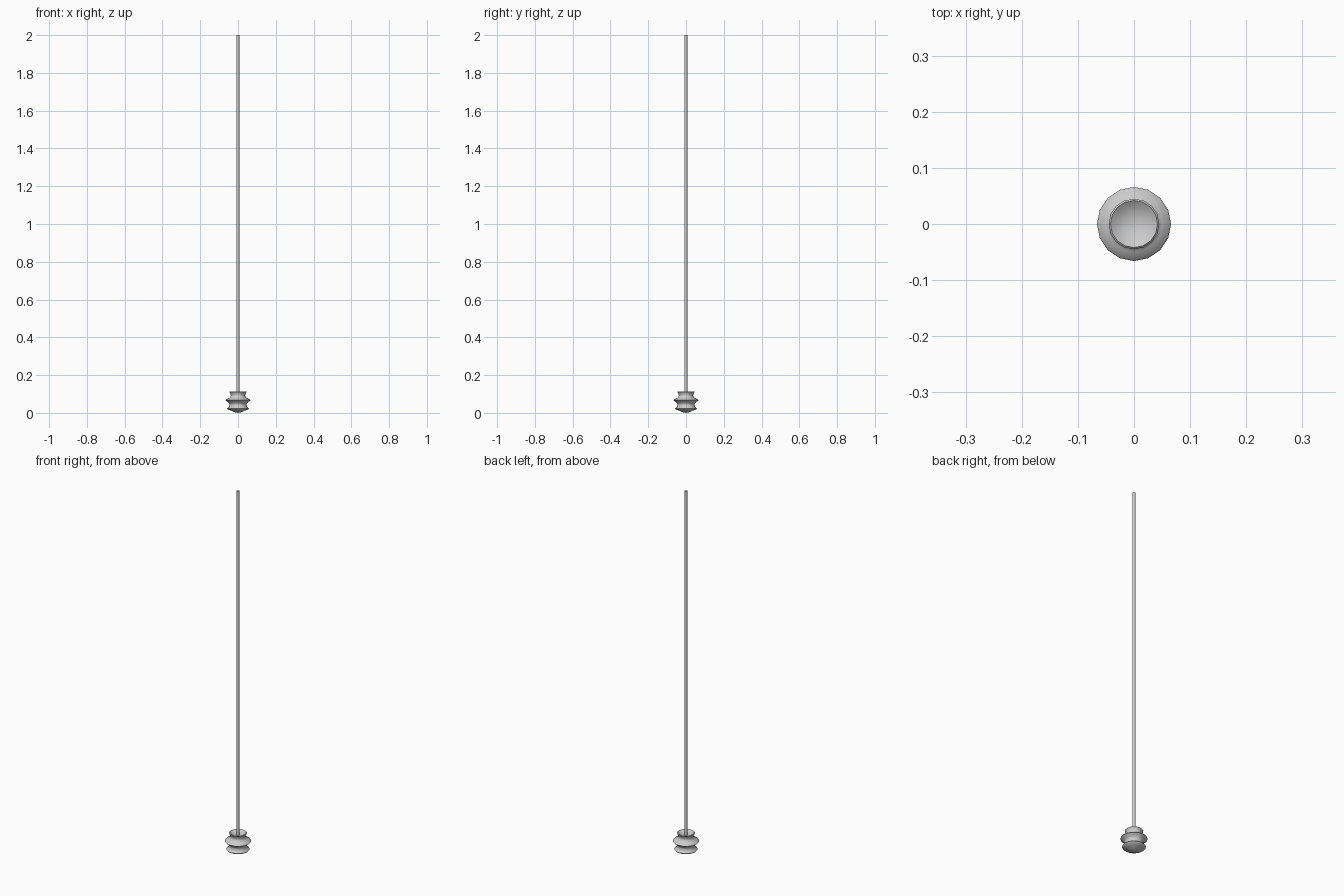
import bpy, bmesh
from math import cos, sin, pi, radians

if "Cube" in bpy.data.objects:
    bpy.data.objects.remove(bpy.data.objects["Cube"])


def lathe(name, profile, sides):
    """Revolve (radius, z) points around z; radius 0 makes a pole."""
    bm = bmesh.new()
    rings = []
    for r, z in profile:
        if r == 0:
            rings.append([bm.verts.new((0, 0, z))] * sides)
        else:
            rings.append([bm.verts.new((r * cos(2 * pi * i / sides),
                                        r * sin(2 * pi * i / sides), z))
                          for i in range(sides)])
    for a, b in zip(rings, rings[1:]):
        for i in range(sides):
            j = (i + 1) % sides
            quad = list(dict.fromkeys((a[i], a[j], b[j], b[i])))
            bm.faces.new(quad)
    bmesh.ops.recalc_face_normals(bm, faces=bm.faces)
    mesh = bpy.data.meshes.new(name)
    bm.to_mesh(mesh)
    bm.free()
    obj = bpy.data.objects.new(name, mesh)
    bpy.context.collection.objects.link(obj)
    bpy.context.view_layer.objects.active = obj
    for o in bpy.context.selected_objects:
        o.select_set(False)
    obj.select_set(True)
    bpy.ops.object.shade_smooth_by_angle(angle=radians(50))
    return obj


# Turned fitting: domed underside, lower rim, waist, flange, neck, dished top
lathe("turned_fitting", [
    (0, 0), (0.020, 0.004), (0.036, 0.012), (0.054, 0.018),
    (0.058, 0.023), (0.050, 0.030), (0.045, 0.041), (0.048, 0.052),
    (0.058, 0.060), (0.066, 0.067), (0.064, 0.071), (0.050, 0.077),
    (0.040, 0.085), (0.038, 0.094), (0.041, 0.103), (0.045, 0.111),
    (0.042, 0.114), (0.034, 0.108), (0.020, 0.101), (0, 0.098)], 16)

# Long thin open-ended rod rising from the dish
lathe("rod", [(0.008, 0.095), (0.008, 2.0)], 8)
